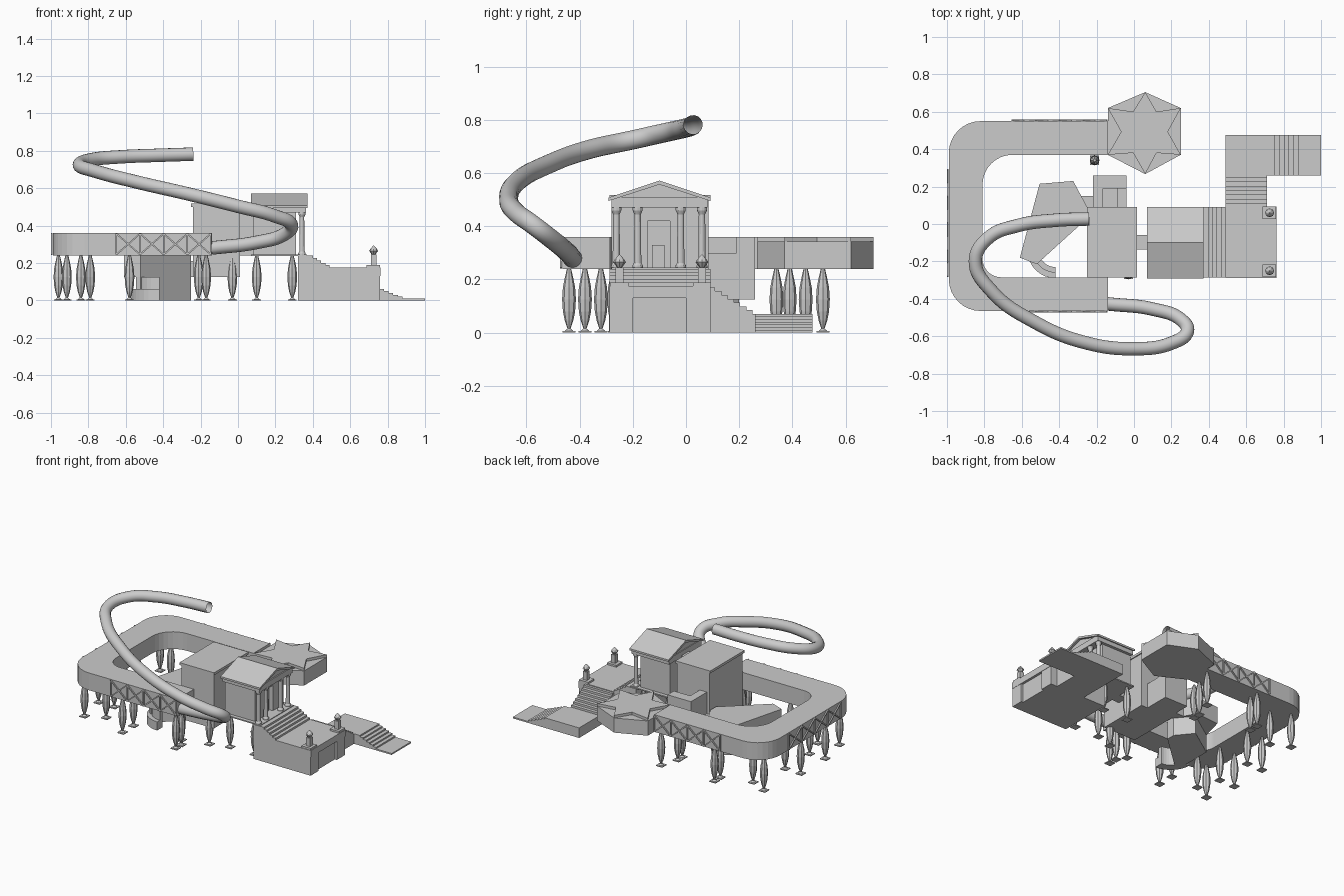
import bpy, bmesh, math
from mathutils import Vector, Matrix

if "Cube" in bpy.data.objects:
    bpy.data.objects.remove(bpy.data.objects["Cube"])


def finish(name, bm, smooth=False):
    bmesh.ops.recalc_face_normals(bm, faces=bm.faces)
    me = bpy.data.meshes.new(name)
    bm.to_mesh(me)
    bm.free()
    ob = bpy.data.objects.new(name, me)
    bpy.context.collection.objects.link(ob)
    if smooth:
        for p in me.polygons:
            p.use_smooth = True
    return ob


def extrude(name, pts, a, b, axis='z'):
    """Outline extruded from a to b along an axis."""
    place = {'z': lambda u, v, w: (u, v, w), 'x': lambda u, v, w: (w, u, v),
             'y': lambda u, v, w: (u, w, v)}[axis]
    bm = bmesh.new()
    lo = [bm.verts.new(place(u, v, a)) for u, v in pts]
    hi = [bm.verts.new(place(u, v, b)) for u, v in pts]
    bm.faces.new(lo)
    bm.faces.new(hi)
    n = len(pts)
    for i in range(n):
        j = (i + 1) % n
        bm.faces.new((lo[i], lo[j], hi[j], hi[i]))
    return finish(name, bm)


def box(name, x0, x1, y0, y1, z0, z1):
    return extrude(name, [(x0, y0), (x1, y0), (x1, y1), (x0, y1)], z0, z1)


def lathe(name, x, y, profile, n, smooth=False):
    bm = bmesh.new()
    rings = [[bm.verts.new((x + r * math.cos(2 * math.pi * k / n),
                            y + r * math.sin(2 * math.pi * k / n), z))
              for k in range(n)] for r, z in profile]
    for p, q in zip(rings, rings[1:]):
        for k in range(n):
            m = (k + 1) % n
            bm.faces.new((p[k], p[m], q[m], q[k]))
    bm.faces.new(rings[0])
    bm.faces.new(rings[-1])
    return finish(name, bm, smooth)


def bar(name, a, b, w=0.008):
    a, b = Vector(a), Vector(b)
    d = b - a
    bm = bmesh.new()
    bmesh.ops.create_cube(bm, size=1, matrix=Matrix.Translation((a + b) / 2)
                          @ d.to_track_quat('Z', 'Y').to_matrix().to_4x4()
                          @ Matrix.Diagonal((w, w, d.length, 1)))
    return finish(name, bm)


def arc(cx, cy, r, a0, a1, n=8):
    return [(cx + r * math.cos(math.radians(a0 + (a1 - a0) * i / n)),
             cy + r * math.sin(math.radians(a0 + (a1 - a0) * i / n))) for i in range(n + 1)]


def stair(start, end, top, bottom, n):
    """Descending step profile points."""
    pts = []
    for i in range(n):
        z = top + (bottom - top) * i / n
        zn = top + (bottom - top) * (i + 1) / n
        u = start + (end - start) * i / max(n - 1, 1)
        pts += [(u, z), (u, zn)]
    return pts


# raised U-shaped gallery
outline = ([(-.14, .55)] + arc(-.82, .38, .17, 90, 180) + arc(-.82, -.295, .17, 180, 270)
           + [(-.14, -.465), (-.14, -.285)] + arc(-.71, -.185, .1, 270, 180)
           + arc(-.65, .21, .16, 180, 90) + [(-.14, .37)])
extrude("gallery", outline, .24, .36)

# lattice bracing on the gallery walls
def lattice(name, p, q, n=4):
    p, q = Vector(p), Vector(q)
    for i in range(n + 1):
        a = p.lerp(q, i / n)
        lo, hi = Vector((a.x, a.y, .245)), Vector((a.x, a.y, .357))
        bar(name + "_post", lo, hi)
        if i < n:
            b = p.lerp(q, (i + 1) / n)
            bar(name + "_brace", lo, (b.x, b.y, .357))
            bar(name + "_brace", hi, (b.x, b.y, .245))

lattice("front_lattice", (-.65, -.470, 0), (-.145, -.470, 0))
lattice("back_lattice", (-.65, .555, 0), (-.145, .555, 0))
lattice("side_lattice", (-.995, -.28, 0), (-.995, .29, 0))

# hexagonal pavilion with star-shaped roof
hexa = [(.06, .705), (-.14, .62), (-.14, .37), (.06, .267), (.25, .37), (.25, .62)]
extrude("pavilion", hexa, .24, .342)
c = Vector((.058, .49))
star = []
for i in range(6):
    a, b = Vector(hexa[i]), Vector(hexa[(i + 1) % 6])
    star += [tuple(a), tuple(((a + b) / 2).lerp(c, .36))]
extrude("star_roof", star, .342, .36)

# lens-shaped legs with small foot plates
legs = [(-.96, -.16), (-.84, -.16), (-.915, -.38), (-.79, -.32), (-.96, .11), (-.84, .11),
        (-.915, .45), (-.79, .39), (-.58, -.44), (-.58, -.32), (-.21, -.32), (-.17, -.44),
        (-.17, -.38), (-.58, .45), (-.58, .515), (-.21, .39), (-.17, .515), (-.03, -.27),
        (.1, -.23), (.29, -.23), (.1, .05), (.29, .05), (-.21, .34)]
for x, y in legs:
    lathe("leg", x, y, [(.018, .004), (.006, .015), (.016, .045), (.023, .08), (.026, .125),
                        (.023, .17), (.016, .205), (.008, .24)], 8)
    box("leg_foot", x - .024, x + .024, y - .024, y + .024, 0, .006)

# hollow spiral tube
cu = bpy.data.curves.new("spiral_tube", 'CURVE')
cu.dimensions = '3D'
cu.bevel_depth = .036
cu.bevel_resolution = 6
cu.resolution_u = 10
path = [(-.14, -.427, .28), (.1, -.455, .31), (.25, -.51, .355), (.285, -.575, .405), (.2, -.637, .45),
        (0, -.667, .503), (-.27, -.632, .57), (-.53, -.525, .63), (-.76, -.36, .69),
        (-.848, -.2, .725), (-.78, -.075, .753), (-.62, -.008, .768), (-.42, .02, .776), (-.24, .027, .782)]
sp = cu.splines.new('BEZIER')
sp.bezier_points.add(len(path) - 1)
for bp, p in zip(sp.bezier_points, path):
    bp.co = p
    bp.handle_left_type = bp.handle_right_type = 'AUTO'
sp.use_smooth = True
bpy.context.collection.objects.link(bpy.data.objects.new("spiral_tube", cu))

# temple hall with a recessed doorway
box("hall_floor", .07, .37, -.28, .085, .237, .245)
extrude("hall_walls", [(.08, -.255), (.31, -.255), (.31, -.145), (.28, -.145), (.28, -.06),
                       (.31, -.06), (.31, .06), (.08, .06)], .24, .42)
box("hall_upper_wall", .08, .31, -.255, .06, .42, .48)
box("door", .28, .29, -.127, -.08, .24, .33)
box("entablature", .075, .363, -.28, .08, .47, .51)
extrude("pediment", [(-.28, .5), (.08, .5), (-.1, .562)], .08, .355, 'x')
extrude("gable_roof", [(-.292, .495), (-.1, .557), (.092, .495), (.092, .508), (-.1, .572), (-.292, .508)],
        .07, .372, 'x')
for y in (-.262, -.182, -.02, .06):
    lathe("column", .342, y, [(.02, .24), (.02, .252), (.014, .262), (.012, .445), (.019, .46), (.019, .475)], 12)

# rear block, link to the hall and stepped side annex
box("rear_block", -.24, .01, -.28, .085, .125, .505)
box("rear_block_cornice", -.25, .017, -.287, .092, .5, .517)
box("link_passage", .005, .08, -.135, -.06, .24, .48)
box("annex_wall", -.22, -.04, .19, .26, .125, .36)
box("annex_side", -.22, -.165, .085, .19, .125, .36)
box("annex_middle", -.165, -.09, .085, .19, .125, .25)
box("annex_edge", -.09, -.04, .085, .19, .125, .3)
box("annex_shelf", -.28, -.22, .085, .15, .125, .21)

# terrace with recessed panel and grand stair
extrude("grand_stair", [(.32, 0), (.32, .24)] + stair(.4, .49, .24, .175, 5) + [(.5, .175), (.5, 0)],
        -.287, .092, 'y')
extrude("terrace_base", [(.49, -.287), (.76, -.287), (.76, -.2), (.745, -.2), (.745, 0), (.76, 0),
                         (.76, .092), (.49, .092)], 0, .13)
box("terrace_top", .49, .762, -.288, .093, .13, .175)

# lamp posts
for y in (-.25, .06):
    box("lamp_plinth", .688, .758, y - .034, y + .034, .172, .188)
    box("lamp_post", .71, .74, y - .015, y + .015, .18, .245)
    lathe("lamp_finial", .725, y, [(.008, .243), (.024, .265), (.018, .275), (.002, .293)], 8)

# side stair, landing and lower steps
extrude("side_stair", [(.09, 0), (.09, .17)] + stair(.11, .25, .17, .07, 7) + [(.265, .07), (.265, 0)],
        .49, .71, 'x')
extrude("landing_and_steps", [(.49, 0), (.49, .07)] + stair(.755, .88, .07, .01, 6) + [(1, .01), (1, 0)],
        .26, .475, 'y')

# faceted pod in the courtyard
pod = [(-.61, -.18), (-.505, .215), (-.325, .23), (-.25, .09), (-.25, .03), (-.52, -.215)]
extrude("pod", pod, .125, .245)
extrude("pod_base", [(-.545, -.2), (-.545, .06), (-.34, .2), (-.25, .09), (-.25, .03), (-.52, -.215)], 0, .13)

# curved bench
def bench(name, r0, r1, z0, z1):
    extrude(name, arc(-.42, -.14, r1, 180, 270) + arc(-.42, -.14, r0, 270, 180), z0, z1)

bench("bench_seat", .09, .15, 0, .06)
bench("bench_back", .09, .12, .05, .125)
